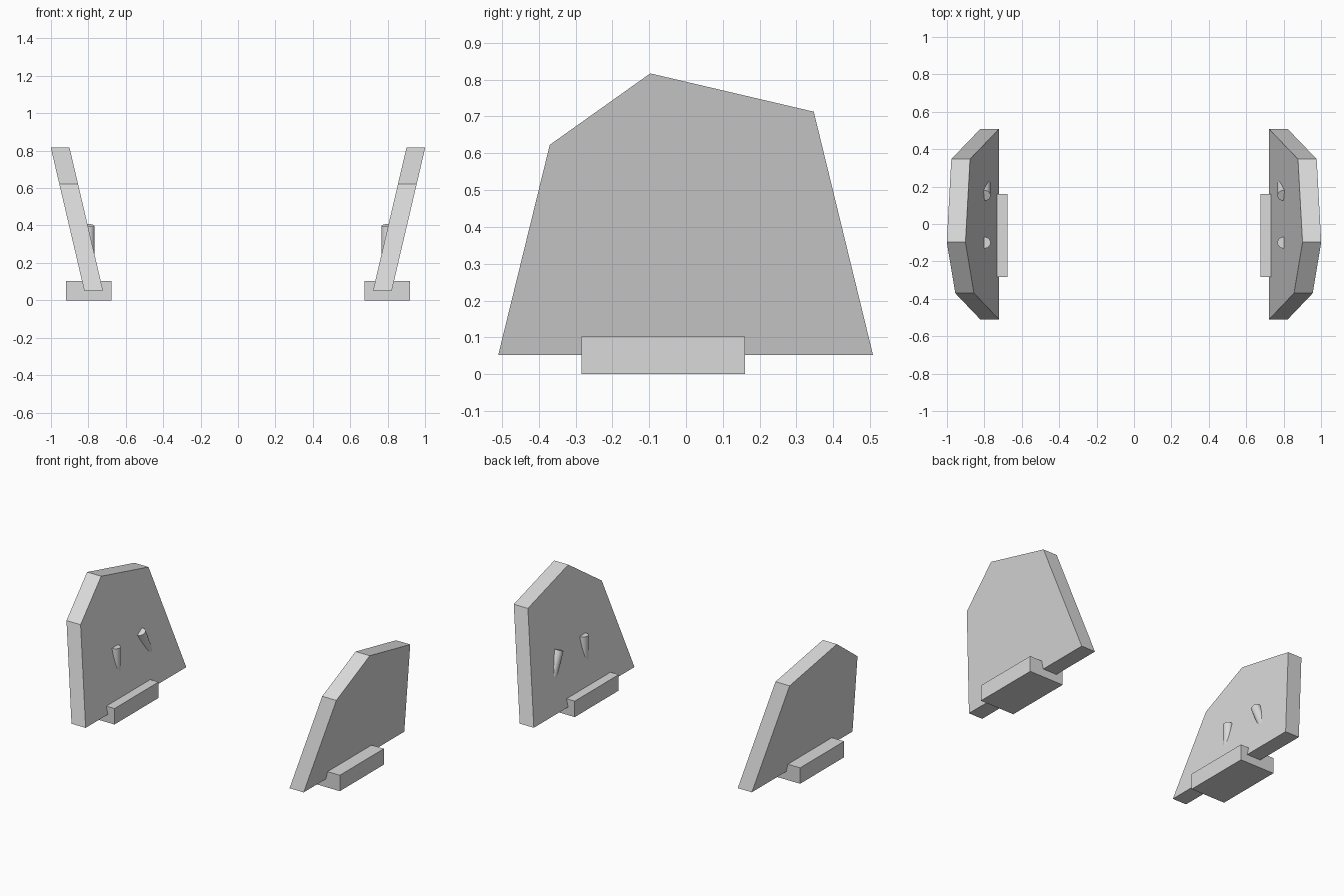
import bpy
import bmesh
import math
from mathutils import Matrix, Vector

cube = bpy.data.objects.get("Cube")
if cube:
    bpy.data.objects.remove(cube, do_unlink=True)

grey = bpy.data.materials.new("light_grey")
grey.use_nodes = True
colour = (0.7, 0.7, 0.7, 1)
grey.diffuse_color = colour
grey.node_tree.nodes["Principled BSDF"].inputs["Base Color"].default_value = colour

# Panel silhouette as (y, z), and its outward lean
OUTLINE = [(-0.51, 0.052), (-0.37, 0.623), (-0.097, 0.817), (0.347, 0.713), (0.508, 0.052)]
LEAN = 0.234
THICKNESS = 0.1


def finish(name, bm, side):
    """Mirror to the given side and make the object."""
    bm.transform(Matrix.Diagonal((side, 1, 1, 1)))
    bmesh.ops.recalc_face_normals(bm, faces=bm.faces)
    mesh = bpy.data.meshes.new(name)
    bm.to_mesh(mesh)
    bm.free()
    mesh.materials.append(grey)
    obj = bpy.data.objects.new(name, mesh)
    bpy.context.collection.objects.link(obj)
    return obj


def panel(name, side):
    bm = bmesh.new()
    verts = [bm.verts.new((0.722 + LEAN * (z - 0.052), y, z)) for y, z in OUTLINE]
    face = bm.faces.new(verts)
    out = bmesh.ops.extrude_face_region(bm, geom=[face])["geom"]
    moved = [v for v in out if isinstance(v, bmesh.types.BMVert)]
    bmesh.ops.translate(bm, verts=moved, vec=(THICKNESS, 0, 0))
    finish(name, bm, side)


def base(name, side):
    bm = bmesh.new()
    bmesh.ops.create_cube(bm, size=1)
    bm.transform(Matrix.Translation((0.798, -0.062, 0.051)) @ Matrix.Diagonal((0.245, 0.445, 0.102, 1)))
    finish(name, bm, side)


def peg(name, side, top, tilt):
    """Round peg hanging down from its cap, with its lower end in the panel."""
    length = 0.19
    bm = bmesh.new()
    bmesh.ops.create_cone(bm, cap_ends=True, segments=24, radius1=0.03, radius2=0.03, depth=length)
    bm.transform(Matrix.Translation(Vector(top)) @ Matrix.Rotation(math.radians(tilt), 4, "X")
                 @ Matrix.Translation((0, 0, -length / 2)))
    obj = finish(name, bm, side)
    bpy.ops.object.select_all(action="DESELECT")
    obj.select_set(True)
    bpy.context.view_layer.objects.active = obj
    bpy.ops.object.shade_smooth_by_angle(angle=math.radians(30))


# Matching left and right holds
for label, side in (("left", 1), ("right", -1)):
    panel(label + "_panel", side)
    base(label + "_base", side)
    peg(label + "_front_peg", side, (0.797, -0.1, 0.395), 0)
    peg(label + "_back_peg", side, (0.797, 0.152, 0.395), 25)
